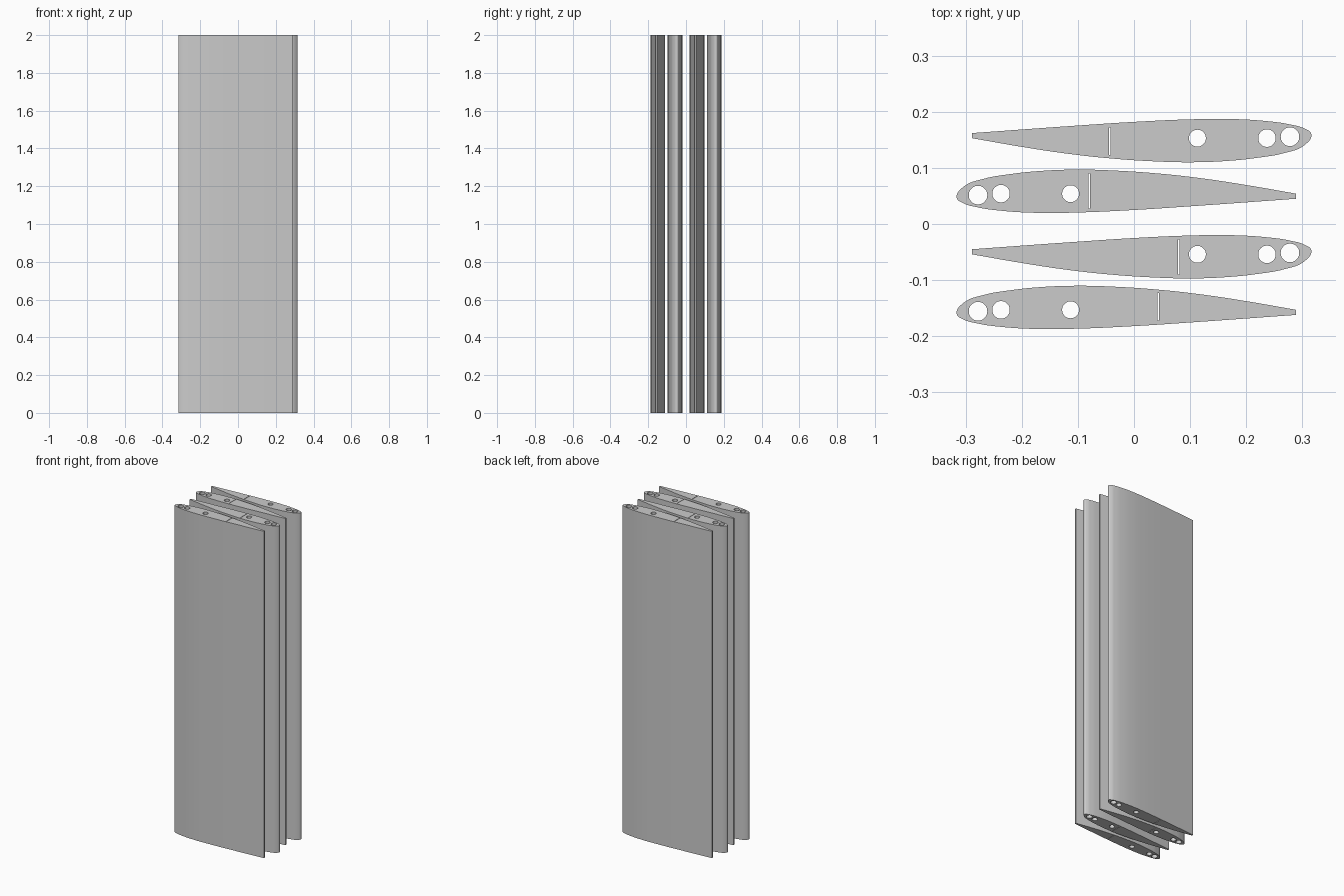
import bpy, math

cube = bpy.data.objects.get("Cube")
if cube:
    bpy.data.objects.remove(cube, do_unlink=True)

grey = bpy.data.materials.new("plain_grey")
grey.use_nodes = True
colour = (0.6, 0.6, 0.6, 1)
grey.diffuse_color = colour
grey.node_tree.nodes["Principled BSDF"].inputs["Base Color"].default_value = colour

# Aerofoil section: nose at -x, blunt tail at +x, heights about the chord line
UPPER = [(-.316, 0), (-.303, .020), (-.27, .033), (-.22, .042), (-.16, .048), (-.10, .050),
         (-.04, .0485), (.043, .043), (.12, .0345), (.20, .0225), (.289, .007)]
LOWER = [(.289, -.002), (.10, -.0155), (0, -.022), (-.10, -.0265), (-.17, -.0272),
         (-.24, -.023), (-.28, -.017), (-.305, -.0095)]
# Spar holes: x, y, radius
HOLES = [(-.278, .0045, .0165), (-.237, .007, .0155), (-.113, .007, .015)]


def add_loop(curve, points, corners=()):
    """Closed Bezier loop, smooth except at the listed corner indices."""
    spline = curve.splines.new('BEZIER')
    spline.bezier_points.add(len(points) - 1)
    spline.use_cyclic_u = True
    spline.resolution_u = 6
    for i, (bp, (x, y)) in enumerate(zip(spline.bezier_points, points)):
        bp.co = (x, y, 0)
        kind = 'VECTOR' if i in corners else 'AUTO'
        bp.handle_left_type = bp.handle_right_type = kind


def make_wing(name, y, turned, slot_x, slot_low, slot_high):
    """Full-height wing panel with round spar holes and a thin slot."""
    curve = bpy.data.curves.new(name, 'CURVE')
    curve.dimensions = '2D'
    curve.fill_mode = 'BOTH'
    curve.extrude = 1.0
    tail = len(UPPER) - 1
    add_loop(curve, UPPER + LOWER, (tail, tail + 1))
    for hx, hy, r in HOLES:
        ring = [(hx + r * math.cos(a * math.tau / 8), hy + r * math.sin(a * math.tau / 8))
                for a in range(8)]
        add_loop(curve, ring)
    w = .0013
    slot = [(slot_x - w, slot_low), (slot_x + w, slot_low),
            (slot_x + w, slot_high), (slot_x - w, slot_high)]
    add_loop(curve, slot, range(4))
    curve.materials.append(grey)

    wing = bpy.data.objects.new(name, curve)
    bpy.context.collection.objects.link(wing)
    wing.location = (0, y, 1)
    wing.rotation_euler.z = math.pi if turned else 0
    bpy.ops.object.select_all(action='DESELECT')
    wing.select_set(True)
    bpy.context.view_layer.objects.active = wing
    bpy.ops.object.convert(target='MESH')

    # Join the caps to the walls and shade the skin smoothly
    bpy.ops.object.mode_set(mode='EDIT')
    bpy.ops.mesh.select_all(action='SELECT')
    bpy.ops.mesh.remove_doubles(threshold=.00005)
    bpy.ops.mesh.normals_make_consistent(inside=False)
    bpy.ops.object.mode_set(mode='OBJECT')
    bpy.ops.object.shade_smooth_by_angle(angle=math.radians(30))


# Four panels nested nose to tail; the rear pair repeats the front pair turned round
OUTER, INNER = .160, .047
make_wing("front_wing", -OUTER, False, .043, -.012, .037)
make_wing("inner_front_wing", -INNER, True, -.080, -.019, .043)
make_wing("inner_rear_wing", INNER, False, -.080, -.019, .043)
make_wing("rear_wing", OUTER, True, .043, -.012, .037)
